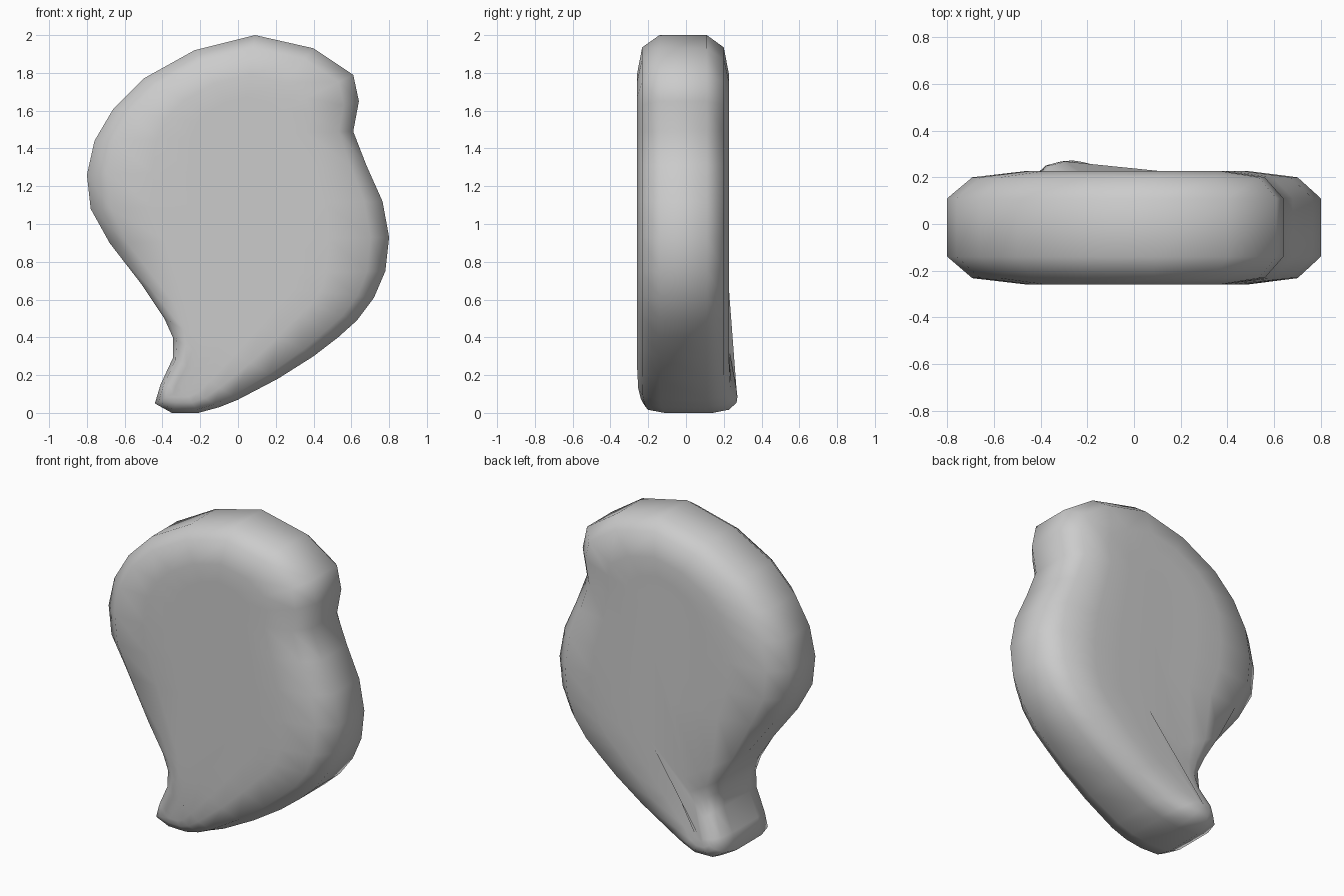
import bpy, bmesh
from math import exp
from mathutils import Vector

if "Cube" in bpy.data.objects:
    bpy.data.objects.remove(bpy.data.objects["Cube"])

# Front silhouette (x, z), clockwise from the top
outline = [(.09, 2), (.40, 1.93), (.61, 1.79), (.64, 1.65), (.61, 1.49), (.68, 1.31),
           (.765, 1.12), (.80, .93), (.78, .75), (.72, .61), (.63, .49), (.53, .40),
           (.40, .30), (.21, .18), (0, .07), (-.10, .03), (-.21, 0), (-.35, 0),
           (-.44, .05), (-.41, .15), (-.345, .29), (-.345, .40), (-.39, .50),
           (-.51, .68), (-.68, .90), (-.78, 1.08), (-.80, 1.26), (-.76, 1.44),
           (-.66, 1.61), (-.50, 1.77), (-.23, 1.92)]
# Centre line that the face rings shrink towards
spine = [Vector(p) for p in [(-.29, .13), (-.17, .32), (.04, .68), (.03, 1.15), (.02, 1.5)]]
# Cross-section: (depth y, fraction of the way to the spine)
rings = [(-.26, .88), (-.26, .65), (-.26, .42), (-.232, .13), (-.14, 0),
         (.11, 0), (.20, .13), (.228, .42), (.228, .65), (.228, .88)]


def nearest_on_spine(p):
    best = None
    for a, b in zip(spine, spine[1:]):
        d = b - a
        q = a + d * max(0, min(1, (p - a).dot(d) / d.length_squared))
        if best is None or (p - q).length < (p - best).length:
            best = q
    return best


def blob(x, z, cx, cz, r):
    return exp(-((x - cx) ** 2 + (z - cz) ** 2) / r ** 2)


def bend(x, y, z):
    # Stem tip leans backwards, with a shallow dip above its bump
    if y > .15:
        return y + .045 * blob(x, z, -.27, .09, .13) - .035 * blob(x, z, -.27, .33, .12)
    return y + .035 * blob(x, z, -.30, .02, .18)


# Rounded slab lofted through the rings
bm = bmesh.new()
loops = []
for y, f in rings:
    loop = []
    for p in map(Vector, outline):
        q = p.lerp(nearest_on_spine(p), f)
        loop.append(bm.verts.new((q.x, bend(q.x, y, q.y), q.y)))
    loops.append(loop)
n = len(outline)
for a, b in zip(loops, loops[1:]):
    for i in range(n):
        j = (i + 1) % n
        bm.faces.new((a[i], a[j], b[j], b[i]))
bm.faces.new(loops[0])
bm.faces.new(loops[-1])
bmesh.ops.remove_doubles(bm, verts=bm.verts, dist=.002)
bmesh.ops.recalc_face_normals(bm, faces=bm.faces)
for f in bm.faces:
    f.smooth = True

mesh = bpy.data.meshes.new("curved_slab")
bm.to_mesh(mesh)
bm.free()
slab = bpy.data.objects.new("curved_slab", mesh)
bpy.context.collection.objects.link(slab)
